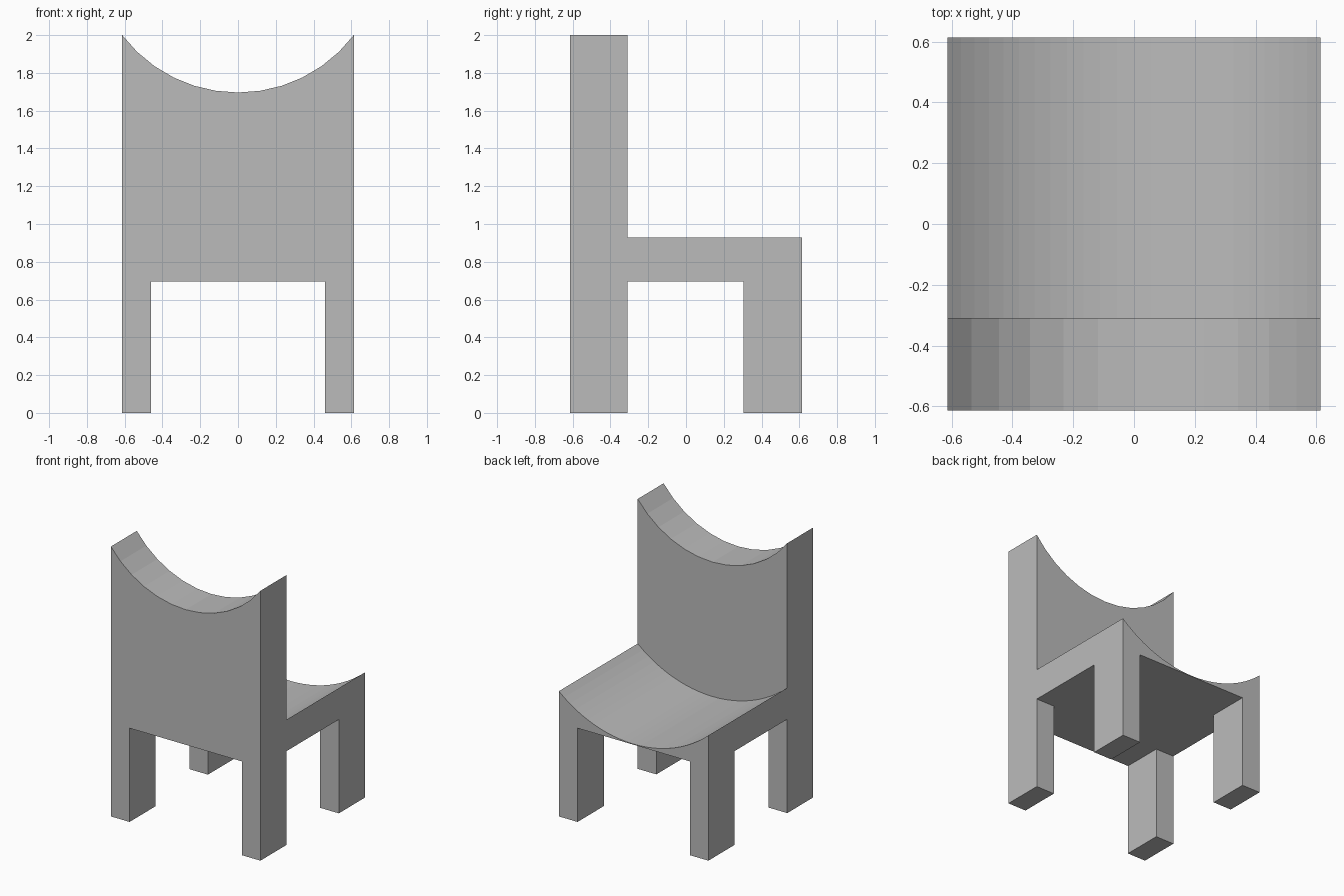
import bpy
import bmesh
from math import asin, sin, cos

cube = bpy.data.objects.get("Cube")
if cube:
    bpy.data.objects.remove(cube, do_unlink=True)

HALF = 0.613          # half width and half depth
LEG_X = 0.46          # inner side of the legs
LEG_TOP = 0.695
BACK_Y = -0.31        # where the backrest meets the seat
FRONT_LEG_Y = 0.305

grey = bpy.data.materials.new("plain grey")
grey.use_nodes = True
colour = (0.5, 0.5, 0.5, 1)
grey.diffuse_color = colour
grey.node_tree.nodes["Principled BSDF"].inputs["Base Color"].default_value = colour


def scoop(top, sag, steps):
    """Hollow arc from right corner to left corner, in x and z."""
    radius = (HALF ** 2 + sag ** 2) / (2 * sag)
    half_angle = asin(HALF / radius)
    angles = [half_angle * (1 - 2 * i / steps) for i in range(steps + 1)]
    return [(radius * sin(a), top - sag + radius * (1 - cos(a))) for a in angles]


def extrude_profile(name, profile, y0, y1):
    """Solid made by sweeping an x-z outline along y."""
    bm = bmesh.new()
    face = bm.faces.new([bm.verts.new((x, y0, z)) for x, z in profile])
    swept = bmesh.ops.extrude_face_region(bm, geom=[face], use_keep_orig=True)
    verts = [v for v in swept["geom"] if isinstance(v, bmesh.types.BMVert)]
    bmesh.ops.translate(bm, verts=verts, vec=(0, y1 - y0, 0))
    bmesh.ops.recalc_face_normals(bm, faces=bm.faces)
    mesh = bpy.data.meshes.new(name)
    bm.to_mesh(mesh)
    bm.free()
    mesh.materials.append(grey)
    obj = bpy.data.objects.new(name, mesh)
    bpy.context.collection.objects.link(obj)
    return obj


# Backrest with its two rear legs in one outline
legs_outline = [(-HALF, 0), (-LEG_X, 0), (-LEG_X, LEG_TOP),
                (LEG_X, LEG_TOP), (LEG_X, 0), (HALF, 0)]
extrude_profile("backrest_and_legs", legs_outline + scoop(2.0, 0.304, 12), -HALF, BACK_Y)

# Hollowed seat
seat_outline = [(-HALF, LEG_TOP), (HALF, LEG_TOP)] + scoop(0.928, 0.228, 24)
extrude_profile("seat", seat_outline, BACK_Y, HALF)

# Legs below the open edge of the seat
for side, name in ((1, "left_leg"), (-1, "right_leg")):
    a, b = side * LEG_X, side * HALF
    extrude_profile(name, [(a, 0), (b, 0), (b, LEG_TOP), (a, LEG_TOP)], FRONT_LEG_Y, HALF)
